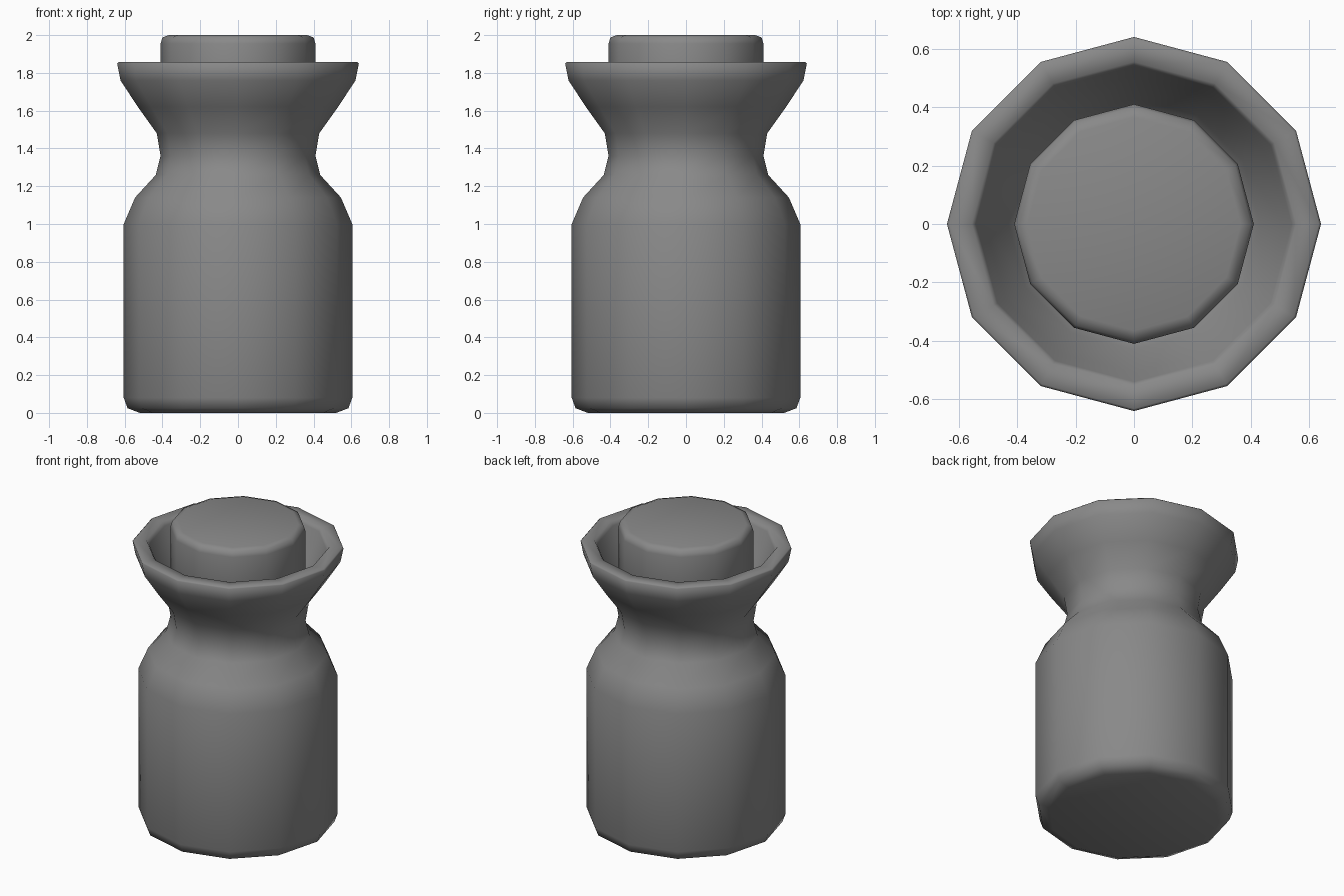
import bpy, bmesh, math

SIDES = 12

cube = bpy.data.objects.get("Cube")
if cube:
    bpy.data.objects.remove(cube, do_unlink=True)

# One plain grey for the whole model
grey = bpy.data.materials.new("plain_grey")
grey.use_nodes = True
colour = (0.25, 0.25, 0.25, 1)
grey.diffuse_color = colour
grey.node_tree.nodes["Principled BSDF"].inputs["Base Color"].default_value = colour


def lathe(name, profile):
    """Turn a (radius, height) profile around z, capping both ends."""
    bm = bmesh.new()
    rings = []
    for r, z in profile:
        rings.append([bm.verts.new((r * math.cos(math.tau * i / SIDES),
                                    r * math.sin(math.tau * i / SIDES), z))
                      for i in range(SIDES)])
    for low, high in zip(rings, rings[1:]):
        for i in range(SIDES):
            j = (i + 1) % SIDES
            bm.faces.new((low[i], low[j], high[j], high[i]))
    bm.faces.new(rings[0][::-1])
    bm.faces.new(rings[-1])
    bmesh.ops.recalc_face_normals(bm, faces=bm.faces[:])
    for face in bm.faces:
        face.smooth = True
    mesh = bpy.data.meshes.new(name)
    bm.to_mesh(mesh)
    bm.free()
    mesh.materials.append(grey)
    obj = bpy.data.objects.new(name, mesh)
    bpy.context.collection.objects.link(obj)
    return obj


# Bottle: rounded base, straight body, shoulder, waist, flared lip, inner funnel
lathe("bottle", [
    (0.52, 0.0), (0.585, 0.025), (0.605, 0.08), (0.605, 1.0),
    (0.545, 1.14), (0.435, 1.26), (0.41, 1.36), (0.43, 1.48),
    (0.53, 1.62), (0.622, 1.76), (0.64, 1.85), (0.632, 1.857),
    (0.555, 1.857), (0.54, 1.83), (0.51, 1.75), (0.43, 1.62), (0.36, 1.5),
])

# Stopper: plug with a softened top edge, seated in the neck
lathe("stopper", [
    (0.36, 1.34), (0.41, 1.37), (0.41, 1.955), (0.40, 1.988), (0.365, 2.0),
])
